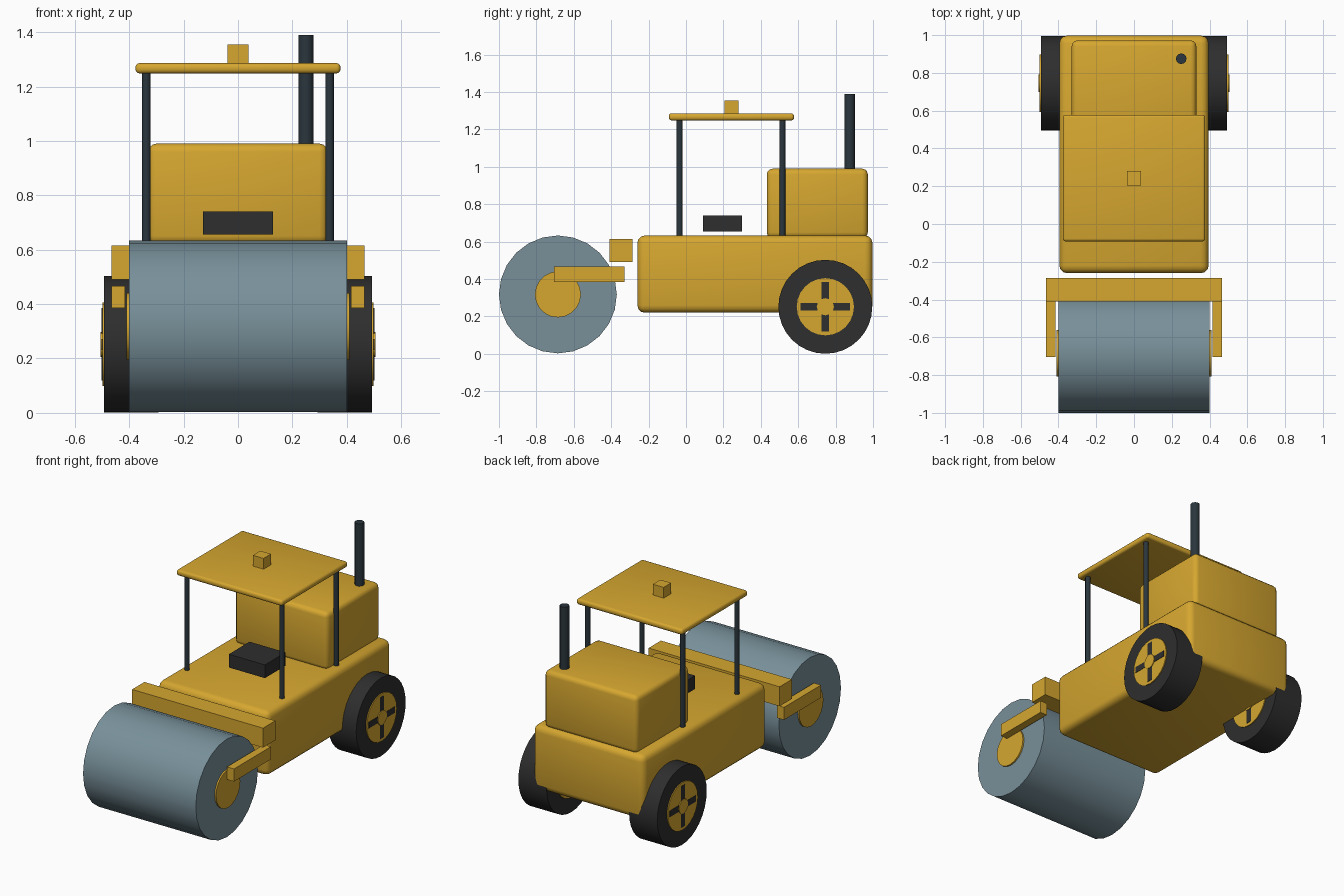
import bpy
import math

if "Cube" in bpy.data.objects:
    bpy.data.objects.remove(bpy.data.objects["Cube"])


def srgb(r, g, b):
    f = lambda c: c / 12.92 if c <= 0.04045 else ((c + 0.055) / 1.055) ** 2.4
    return (f(r / 255), f(g / 255), f(b / 255), 1)


def material(name, rgb):
    m = bpy.data.materials.new(name)
    m.diffuse_color = srgb(*rgb)
    m.use_nodes = True
    m.node_tree.nodes["Principled BSDF"].inputs["Base Color"].default_value = m.diffuse_color
    return m


yellow = material("yellow_paint", (214, 167, 48))
steel = material("drum_steel", (120, 144, 154))
rubber = material("black_rubber", (46, 46, 46))
dark_metal = material("dark_metal", (42, 54, 61))


def finish(name, mat):
    o = bpy.context.object
    o.name = name
    o.data.materials.append(mat)
    return o


def box(name, x, y, z, mat, bevel=0.0):
    """Box from (min, max) ranges, optionally with rounded edges."""
    mid = [(a + b) / 2 for a, b in (x, y, z)]
    size = [b - a for a, b in (x, y, z)]
    bpy.ops.mesh.primitive_cube_add(size=1, location=mid)
    o = finish(name, mat)
    o.scale = size
    bpy.ops.object.transform_apply(location=False, rotation=False, scale=True)
    if bevel:
        mod = o.modifiers.new("bevel", 'BEVEL')
        mod.width = bevel
        mod.segments = 3
        bpy.ops.object.modifier_apply(modifier="bevel")
        bpy.ops.object.shade_smooth_by_angle(angle=math.radians(35))
    return o


def cylinder(name, loc, radius, length, sides, mat, along_x=False):
    rot = (0, math.pi / 2, 0) if along_x else (0, 0, 0)
    bpy.ops.mesh.primitive_cylinder_add(
        vertices=sides, radius=radius, depth=length, location=loc, rotation=rot)
    o = finish(name, mat)
    bpy.ops.object.shade_smooth_by_angle(angle=math.radians(40))
    return o


# Chassis and engine hood
box("chassis", (-0.395, 0.395), (-0.26, 0.997), (0.22, 0.633), yellow, 0.04)
box("engine_hood", (-0.33, 0.33), (0.432, 0.972), (0.62, 0.99), yellow, 0.03)
cylinder("exhaust_pipe", (0.25, 0.875, 1.18), 0.028, 0.42, 12, dark_metal)

# Seat
box("seat", (-0.128, 0.128), (0.09, 0.30), (0.655, 0.74), rubber)

# Canopy on four posts, with beacon
box("canopy", (-0.377, 0.377), (-0.092, 0.578), (1.248, 1.286), yellow, 0.015)
for sx in (-1, 1):
    for y in (-0.035, 0.515):
        cylinder("canopy_post", (sx * 0.337, y, 0.94), 0.016, 0.64, 10, dark_metal)
box("beacon", (-0.038, 0.038), (0.205, 0.281), (1.28, 1.355), yellow)

# Front drum with hub and yoke
drum_y, drum_z = -0.685, 0.318
cylinder("drum", (0, drum_y, drum_z), 0.315, 0.80, 24, steel, True)
cylinder("drum_hub", (0, drum_y, drum_z), 0.123, 0.82, 20, yellow, True)
box("yoke_crossbar", (-0.465, 0.465), (-0.41, -0.285), (0.49, 0.615), yellow)
for sx in (-1, 1):
    x = sorted((sx * 0.415, sx * 0.465))
    box("yoke_arm", x, (-0.705, -0.33), (0.385, 0.466), yellow)

# Rear wheels: tyre, rim, crossed spokes and cap, alike on both faces
wy, wz = 0.745, 0.252
for sx in (-1, 1):
    cx = sx * 0.393
    c = (cx, wy, wz)
    cylinder("rear_tyre", c, 0.251, 0.20, 32, rubber, True)
    cylinder("rear_rim", c, 0.153, 0.212, 24, yellow, True)
    x = (cx - 0.108, cx + 0.108)
    box("spoke_horizontal", x, (wy - 0.133, wy + 0.133), (wz - 0.02, wz + 0.02), rubber)
    box("spoke_vertical", x, (wy - 0.02, wy + 0.02), (wz - 0.133, wz + 0.133), rubber)
    cylinder("rear_hub_cap", c, 0.046, 0.224, 12, yellow, True)
